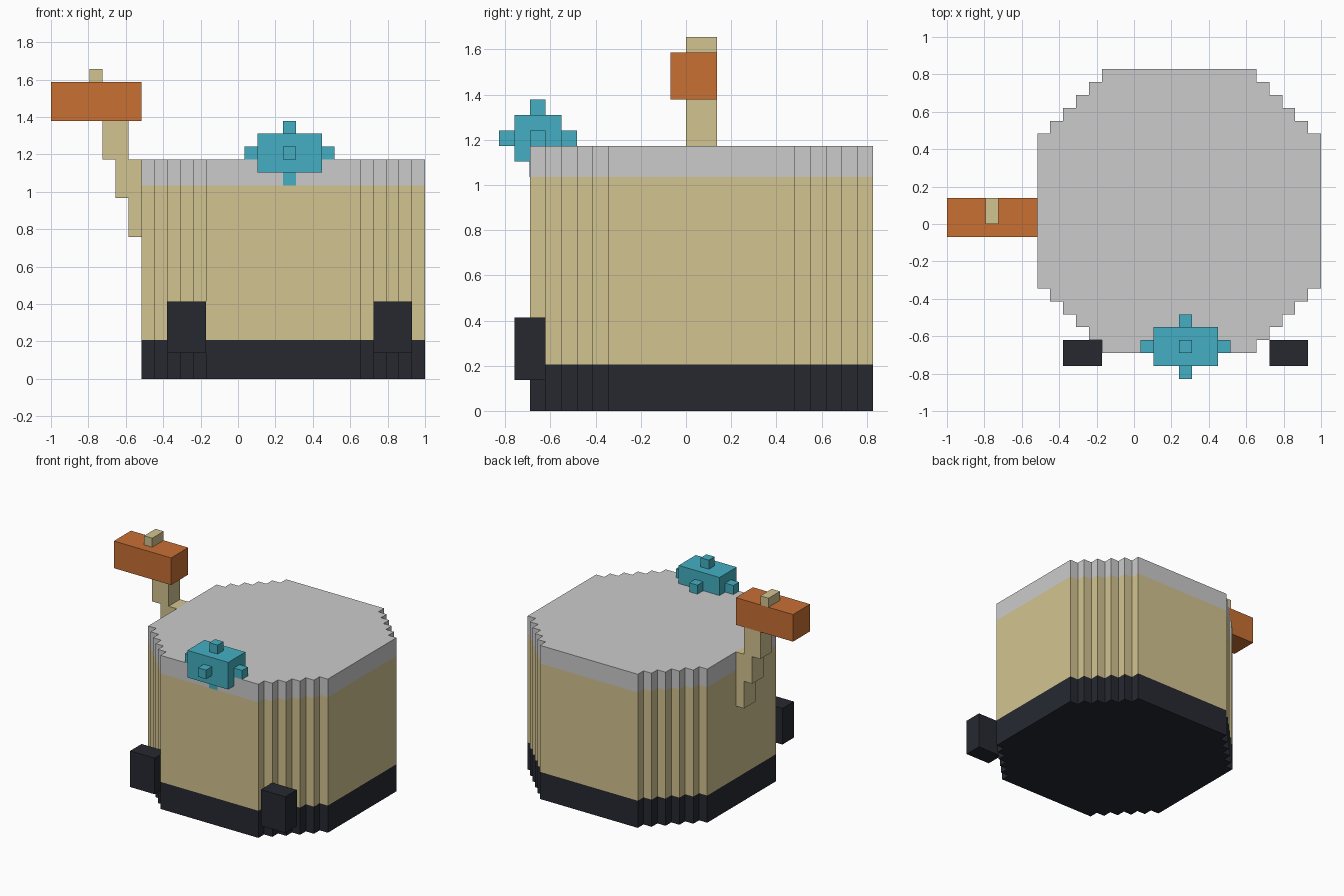
import bpy, bmesh
from mathutils import Vector

if "Cube" in bpy.data.objects:
    bpy.data.objects.remove(bpy.data.objects["Cube"])

V = 2 / 29                              # edge of one voxel
ORIGIN = Vector((14.5, 12, 0))          # grid centre, in voxels


def material(name, rgb):
    m = bpy.data.materials.new(name)
    m.diffuse_color = (*rgb, 1)
    m.use_nodes = True
    m.node_tree.nodes["Principled BSDF"].inputs["Base Color"].default_value = m.diffuse_color
    return m


DARK = material("dark", (0.019, 0.022, 0.03))
TAN = material("tan", (0.65, 0.55, 0.28))
ORANGE = material("orange", (0.58, 0.16, 0.034))
TEAL = material("teal", (0.058, 0.43, 0.54))


def pos(x, y, z):
    return (Vector((x, y, z)) - ORIGIN) * V


def finish(name, bm, mat):
    bmesh.ops.recalc_face_normals(bm, faces=bm.faces)
    mesh = bpy.data.meshes.new(name)
    bm.to_mesh(mesh)
    bm.free()
    if mat:
        mesh.materials.append(mat)
    ob = bpy.data.objects.new(name, mesh)
    bpy.context.collection.objects.link(ob)


def boxes(name, mat, *specs):
    """Each spec is (x0, x1, y0, y1, z0, z1) in voxels."""
    bm = bmesh.new()
    for x0, x1, y0, y1, z0, z1 in specs:
        cube = bmesh.ops.create_cube(bm, size=1)["verts"]
        for v in cube:
            v.co = pos(x0 if v.co.x < 0 else x1,
                       y0 if v.co.y < 0 else y1,
                       z0 if v.co.z < 0 else z1)
    finish(name, bm, mat)


def stepped_outline(cx=18, cy=13, half=11, steps=5):
    """Round outline with one-voxel stairs in every corner."""
    quarter = []
    for i in range(steps + 1):
        quarter.append((half - i, half - steps + i))
        if i < steps:
            quarter.append((half - i - 1, half - steps + i))
    points = []
    for _ in range(4):
        points += [(cx + x, cy + y) for x, y in quarter]
        quarter = [(-y, x) for x, y in quarter]
    return points


def drum(name, mat, z0, z1):
    outline = stepped_outline()
    bm = bmesh.new()
    low = [bm.verts.new(pos(x, y, z0)) for x, y in outline]
    high = [bm.verts.new(pos(x, y, z1)) for x, y in outline]
    bm.faces.new(low)
    bm.faces.new(high)
    for i in range(len(low)):
        bm.faces.new((low[i - 1], low[i], high[i], high[i - 1]))
    finish(name, bm, mat)


# Drum body in three layers
drum("base", DARK, 0, 3)
drum("body", TAN, 3, 15)
drum("lid", None, 15, 17)

# Feet
for name, x in (("left_foot", 9), ("right_foot", 25)):
    boxes(name, DARK, (x, x + 3, 1, 3, 2, 6))

# Stepped mallet handle with its tip above the head
boxes("mallet_handle", TAN,
      (6, 7, 12, 14, 11, 14),
      (5, 7, 12, 14, 14, 17),
      (4, 6, 12, 14, 17, 20),
      (3, 4, 12, 14, 23, 24))
boxes("mallet_head", ORANGE, (0, 7, 11, 14, 20, 23))

# Ornament with a nub on every side; the lower nub sits just proud of the lid
boxes("ornament", TEAL,
      (16, 21, 1, 4, 16, 19),
      (15, 16, 2, 3, 17, 18),
      (21, 22, 2, 3, 17, 18),
      (18, 19, 0, 1, 17, 18),
      (18, 19, 4, 5, 17, 18),
      (18, 19, 2, 3, 19, 20),
      (18, 19, 1.97, 3, 15, 16))
